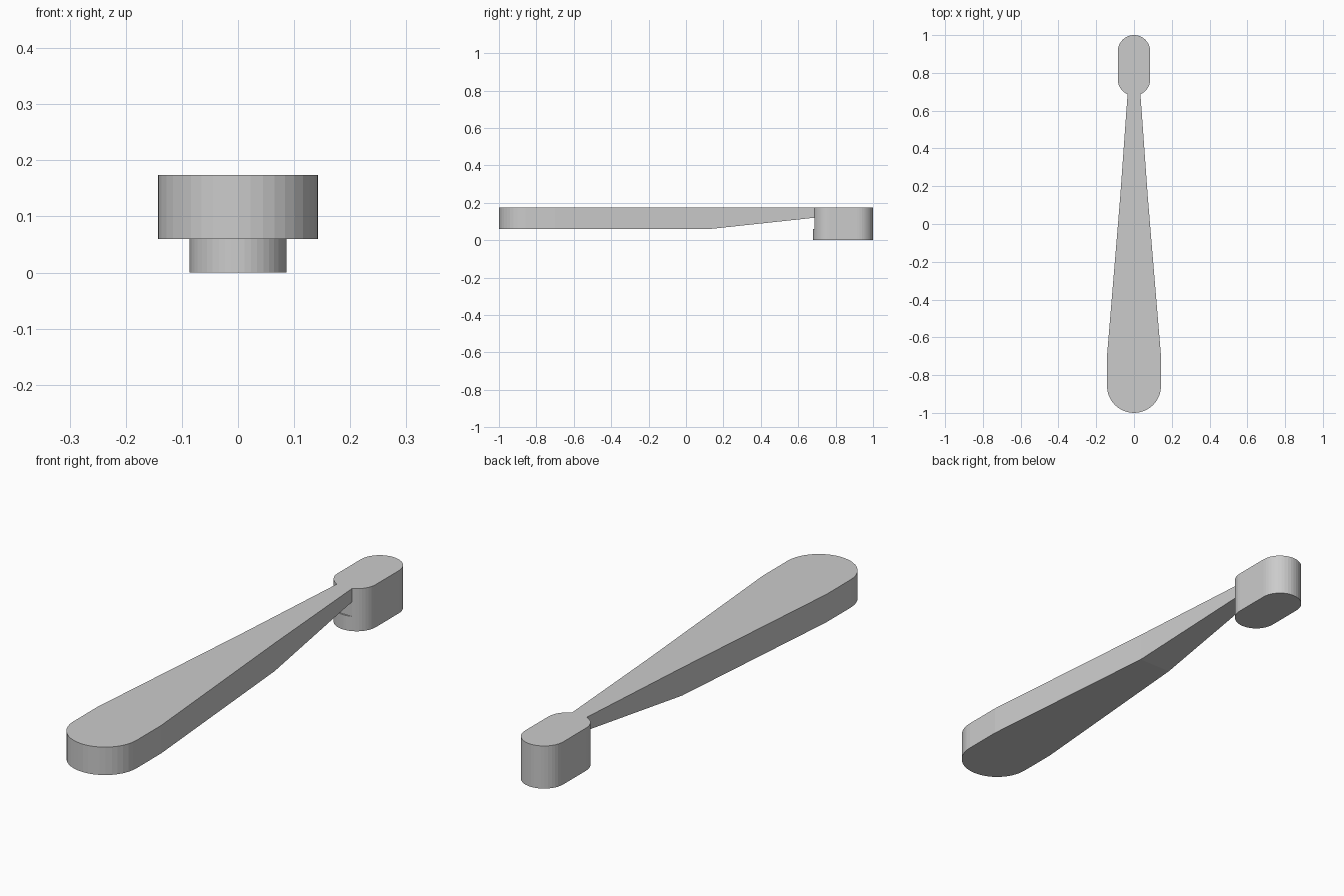
import bpy, bmesh
from math import sin, cos, pi, asin

if "Cube" in bpy.data.objects:
    bpy.data.objects.remove(bpy.data.objects["Cube"])

TOP, STEP, NECK_Z = 0.174, 0.06, 0.12
R_GRIP, R_HEAD, NECK_W = 0.143, 0.086, 0.034
Y_FAR, Y_NEAR = 1 - R_HEAD, 0.68 + R_HEAD
SEG = 20


def arc(cy, r, a0, a1, n):
    return [(r * cos(a0 + (a1 - a0) * i / n), cy + r * sin(a0 + (a1 - a0) * i / n))
            for i in range(n + 1)]


bm = bmesh.new()


def ring(points, z):
    return [bm.verts.new((x, y, z(y) if callable(z) else z)) for x, y in points]


def walls(lower, upper):
    for i in range(len(lower) - 1):
        bm.faces.new((lower[i], lower[i + 1], upper[i + 1], upper[i]))


# Outlines, counter-clockwise: head from right neck round to left neck
h = asin(NECK_W / R_HEAD)
right = arc(Y_NEAR, R_HEAD, -pi / 2 + h, 0, 8)
left = [(-x, y) for x, y in reversed(right)]
head = right + arc(Y_FAR, R_HEAD, 0, pi, SEG) + left
under = arc(Y_NEAR, R_HEAD, -pi / 2 - h, -pi / 2 + h, 6)

# Tapered handle with round butt, between the two neck points
side = [(-0.074, 0.13), (-0.143, -0.70)]
handle = side + arc(-1 + R_GRIP, R_GRIP, pi, 2 * pi, SEG) + [(-x, y) for x, y in reversed(side)]

# Flat top shared by both parts
head_top, head_low = ring(head, TOP), ring(head, 0)
handle_top, handle_low = ring(handle, TOP), ring(handle, STEP)
bm.faces.new(head_top + handle_top)

# Handle underside with the ramp up to the neck
neck = ring([head[-1], head[0]], NECK_Z)
walls([neck[0]] + handle_low + [neck[1]], [head_top[-1]] + handle_top + [head_top[0]])
bm.faces.new(handle_low)
bm.faces.new((neck[0], neck[1], handle_low[-1], handle_low[0]))

# Head walls, flat neck face and the rounded foot with its small ledge
walls(head_low, head_top)
ledge = ring(under, STEP)
foot = [head_low[-1]] + ring(under[1:-1], 0) + [head_low[0]]
walls(foot, ledge)
bm.faces.new(ledge)
bm.faces.new((ledge[0], ledge[-1], neck[1], neck[0]))
bm.faces.new(head_low + foot[1:-1])

bmesh.ops.recalc_face_normals(bm, faces=bm.faces)
mesh = bpy.data.meshes.new("lever_handle")
bm.to_mesh(mesh)
bm.free()
bpy.context.collection.objects.link(bpy.data.objects.new("lever_handle", mesh))
